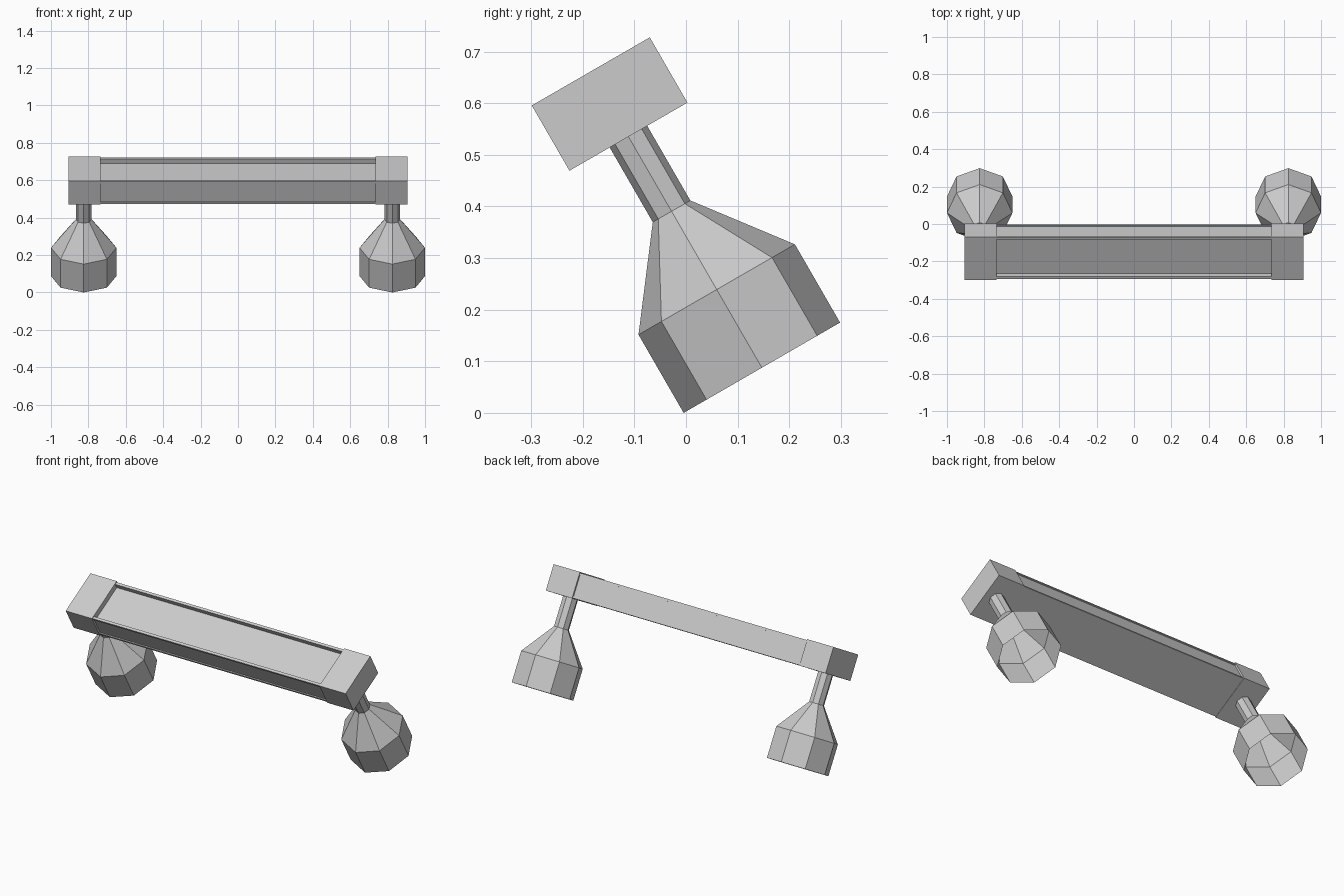
import bpy, math
from mathutils import Matrix

cube = bpy.data.objects.get("Cube")
if cube:
    bpy.data.objects.remove(cube, do_unlink=True)

grey = bpy.data.materials.new("light_grey")
grey.use_nodes = True
colour = (0.6, 0.6, 0.6, 1)
grey.diffuse_color = colour
grey.node_tree.nodes["Principled BSDF"].inputs["Base Color"].default_value = colour

# The whole piece leans forward: local z runs up the legs, local y across the bar
LEAN = Matrix.Translation((0, 0.147, 0.0875)) @ Matrix.Rotation(math.radians(30), 4, "X")
BAR_LOW, BAR_HIGH, HALF_DEPTH = 0.517, 0.663, 0.132
INNER_X, OUTER_X, LEG_X = 0.735, 0.905, 0.825


def add_part(name, verts, faces):
    mesh = bpy.data.meshes.new(name)
    mesh.from_pydata(verts, [], faces)
    mesh.materials.append(grey)
    obj = bpy.data.objects.new(name, mesh)
    obj.matrix_world = LEAN
    bpy.context.collection.objects.link(obj)


def extrude_x(name, profile, x0, x1):
    """Extrude a counter-clockwise (y, z) outline along x."""
    n = len(profile)
    verts = [(x, y, z) for x in (x0, x1) for y, z in profile]
    faces = [(i, (i + 1) % n, n + (i + 1) % n, n + i)[::-1] for i in range(n)]
    faces += [tuple(range(n))[::-1], tuple(range(n, 2 * n))]
    add_part(name, verts, faces)


def lathe(name, x, rings, sides=8):
    """Open tube through (radius, height) rings."""
    verts = [(x + r * math.cos(k * math.tau / sides), r * math.sin(k * math.tau / sides), z)
             for r, z in rings for k in range(sides)]
    faces = [(j * sides + k, j * sides + (k + 1) % sides,
              (j + 1) * sides + (k + 1) % sides, (j + 1) * sides + k)
             for j in range(len(rings) - 1) for k in range(sides)]
    add_part(name, verts, faces)


# Blocks and flared open feet at both ends
block = [(-HALF_DEPTH, BAR_LOW), (HALF_DEPTH, BAR_LOW),
         (HALF_DEPTH, BAR_HIGH), (-HALF_DEPTH, BAR_HIGH)]
for side, s in (("left", 1), ("right", -1)):
    x0, x1 = sorted((s * INNER_X, s * OUTER_X))
    extrude_x(side + "_end_block", block, x0, x1)
    lathe(side + "_foot", s * LEG_X,
          [(0.175, 0), (0.175, 0.175), (0.042, 0.35), (0.042, BAR_LOW)])

# Long bar with a sunken top and shallow side recesses
low, high = BAR_LOW + 0.002, BAR_HIGH - 0.005
half = [(0.128, low), (0.128, low + 0.012), (0.122, low + 0.012),
        (0.122, high - 0.012), (0.128, high - 0.012), (0.128, high),
        (0.113, high), (0.113, high - 0.028)]
bar = half + [(-y, z) for y, z in reversed(half)]
extrude_x("cross_bar", bar, -INNER_X, INNER_X)
